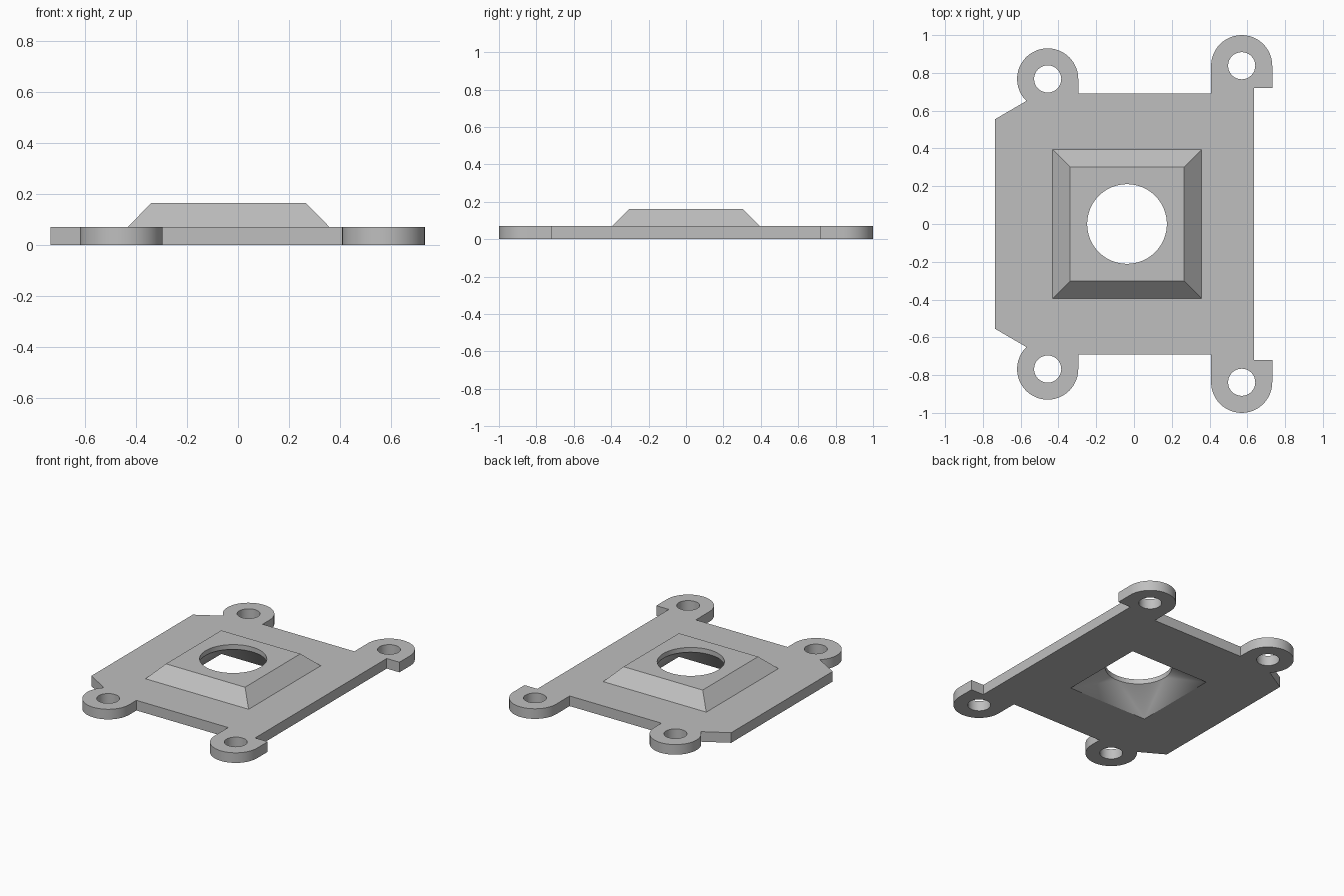
import bpy, bmesh
from math import sin, cos, radians, tau

cube = bpy.data.objects.get("Cube")
if cube:
    bpy.data.objects.remove(cube)

PLATE_TOP, FRAME_TOP, LIP_BOTTOM = 0.07, 0.163, 0.13
CENTRE_X = -0.037
TAB_RADIUS, SCREW_RADIUS, BORE_RADIUS = 0.162, 0.072, 0.211
LEFT_TAB, RIGHT_TAB = (-0.457, 0.768), (0.57, 0.838)

grey = bpy.data.materials.new("light grey")
grey.use_nodes = True
colour = (0.52, 0.52, 0.52, 1)
grey.diffuse_color = colour
grey.node_tree.nodes["Principled BSDF"].inputs["Base Color"].default_value = colour

bm = bmesh.new()


def arc(centre, radius, start, end, steps):
    angles = [radians(start + (end - start) * i / steps) for i in range(steps + 1)]
    return [(centre[0] + radius * cos(a), centre[1] + radius * sin(a)) for a in angles]


def circle(centre, radius, steps):
    return arc(centre, radius, 0, 360, steps)[:-1]


def square(half):
    return [(CENTRE_X + sx * half, sy * half)
            for sx, sy in ((1, 1), (-1, 1), (-1, -1), (1, -1))]


def ring(points, z):
    """Closed loop of vertices and edges at one height."""
    verts = [bm.verts.new((x, y, z)) for x, y in points]
    for a, b in zip(verts, verts[1:] + verts[:1]):
        bm.edges.new((a, b))
    return verts


def wall(lower, upper):
    n = len(lower)
    for i in range(n):
        j = (i + 1) % n
        bm.faces.new((lower[i], lower[j], upper[j], upper[i]))


def cap(rings):
    """Flat face bounded by the first ring, with the others as holes."""
    edges = [bm.edges.get((a, b)) for r in rings for a, b in zip(r, r[1:] + r[:1])]
    bmesh.ops.triangle_fill(bm, edges=edges, use_beauty=True, normal=(0, 0, 1))


# Plate outline: back half, then its mirror image
half = [(-0.735, 0.555)]
half += arc(LEFT_TAB, TAB_RADIUS, 226, 0, 30)
half += [(-0.295, 0.69), (0.408, 0.69)]
half += arc(RIGHT_TAB, TAB_RADIUS, 180, 0, 24)
half += [(0.732, 0.72), (0.635, 0.72)]
outline = half + [(x, -y) for x, y in reversed(half)]

# Plate sides and the four screw holes
profiles = [outline]
for x, y in (LEFT_TAB, RIGHT_TAB):
    profiles += [circle((x, y), SCREW_RADIUS, 32), circle((x, -y), SCREW_RADIUS, 32)]
bottom_rings = [ring(p, 0) for p in profiles]
top_rings = [ring(p, PLATE_TOP) for p in profiles]
for low, high in zip(bottom_rings, top_rings):
    wall(low, high)

# Raised frame with sloped sides
frame_base = ring(square(0.395), PLATE_TOP)
frame_rim = ring(square(0.303), FRAME_TOP)
wall(frame_base, frame_rim)

# Round bore with a short straight lip
SEGMENTS = 64
bore = circle((CENTRE_X, 0), BORE_RADIUS, SEGMENTS)
bore_top = ring(bore, FRAME_TOP)
bore_low = ring(bore, LIP_BOTTOM)
wall(bore_low, bore_top)

# Underside funnel: square opening blending into the round bore
opening = ring(square(0.303), 0)
quarter = SEGMENTS // 4
for c in range(4):
    corner, following = opening[c], opening[(c + 1) % 4]
    for i in range(c * quarter, (c + 1) * quarter):
        bm.faces.new((corner, bore_low[i], bore_low[(i + 1) % SEGMENTS]))
    bm.faces.new((corner, bore_low[(c + 1) * quarter % SEGMENTS], following))

# Flat surfaces
cap(bottom_rings + [opening])
cap(top_rings + [frame_base])
cap([frame_rim, bore_top])

bmesh.ops.recalc_face_normals(bm, faces=bm.faces)
mesh = bpy.data.meshes.new("mounting_plate")
bm.to_mesh(mesh)
bm.free()
mesh.materials.append(grey)
plate = bpy.data.objects.new("mounting_plate", mesh)
bpy.context.collection.objects.link(plate)
bpy.ops.object.select_all(action='DESELECT')
plate.select_set(True)
bpy.context.view_layer.objects.active = plate
bpy.ops.object.shade_smooth_by_angle(angle=radians(30))
